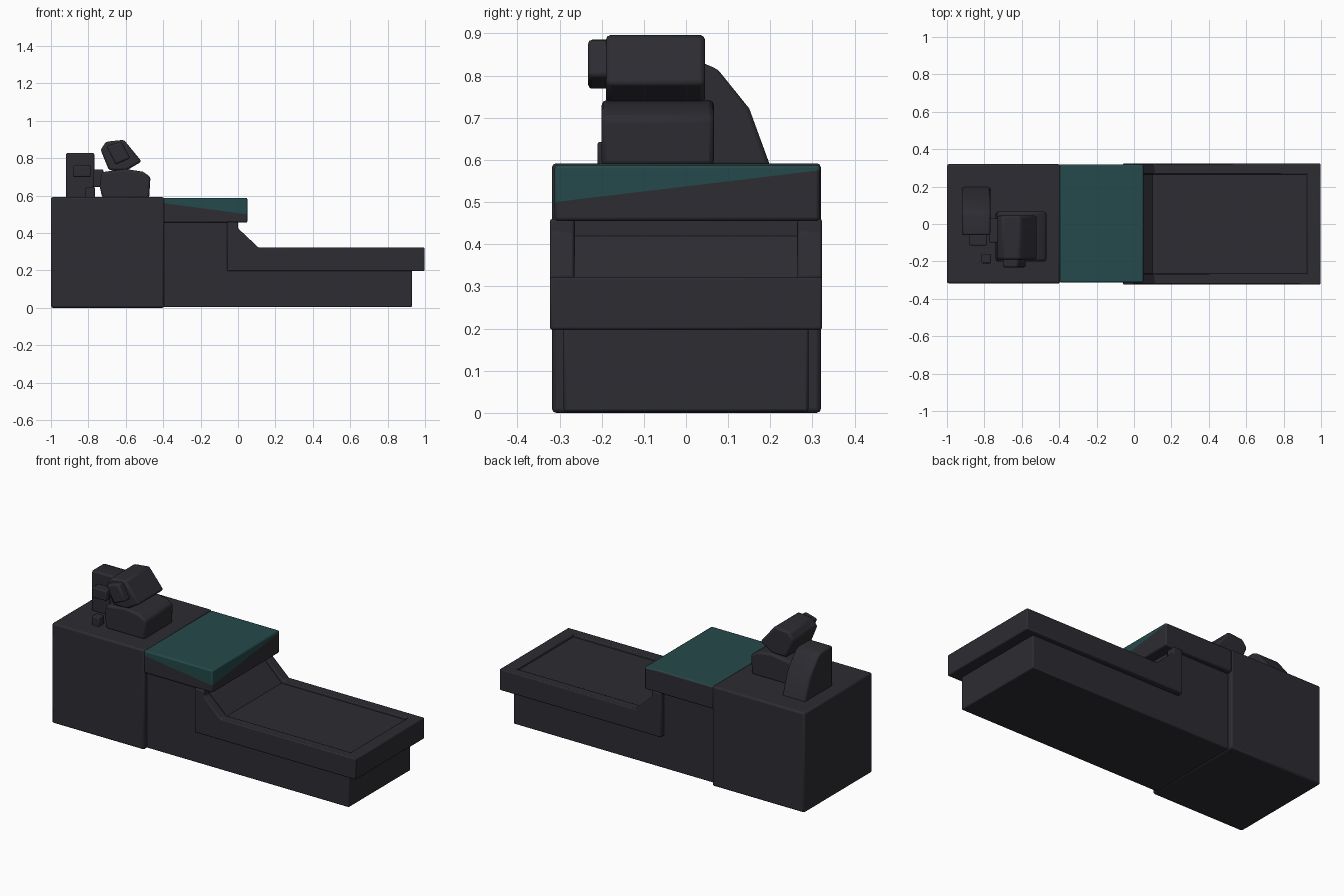
import bpy, bmesh, math
from mathutils import Vector

if "Cube" in bpy.data.objects:
    bpy.data.objects.remove(bpy.data.objects["Cube"])


def material(name, rgb):
    m = bpy.data.materials.new(name)
    m.diffuse_color = (*rgb, 1)
    m.use_nodes = True
    m.node_tree.nodes["Principled BSDF"].inputs["Base Color"].default_value = m.diffuse_color
    return m


DARK = material("charcoal", (0.026, 0.025, 0.032))
TEAL = material("dark teal", (0.018, 0.066, 0.069))


def prism(name, pts, lo, hi, axis="y", bevel=0.006):
    """Extrude an outline: (x, z) along y, or (y, z) along x."""
    def place(p, d):
        return (p[0], d, p[1]) if axis == "y" else (d, p[0], p[1])
    bm = bmesh.new()
    a = [bm.verts.new(place(p, lo)) for p in pts]
    b = [bm.verts.new(place(p, hi)) for p in pts]
    bm.faces.new(a)
    bm.faces.new(b[::-1])
    n = len(pts)
    for i in range(n):
        j = (i + 1) % n
        bm.faces.new((a[i], b[i], b[j], a[j]))
    bmesh.ops.recalc_face_normals(bm, faces=bm.faces[:])
    me = bpy.data.meshes.new(name)
    bm.to_mesh(me)
    bm.free()
    ob = bpy.data.objects.new(name, me)
    bpy.context.collection.objects.link(ob)
    me.materials.append(DARK)
    if bevel:
        mod = ob.modifiers.new("soft_edges", "BEVEL")
        mod.width = bevel
        mod.segments = 2
        mod.limit_method = "ANGLE"
        mod.angle_limit = math.radians(25)
    bpy.context.view_layer.objects.active = ob
    ob.select_set(True)
    bpy.ops.object.shade_smooth_by_angle(angle=math.radians(30))
    ob.select_set(False)
    return ob


def box(name, x0, x1, y0, y1, z0, z1, bevel=0.006):
    return prism(name, [(x0, z0), (x1, z0), (x1, z1), (x0, z1)], y0, y1, "y", bevel)


# Counter body
box("cashier_cabinet", -1, -0.395, -0.318, 0.32, 0, 0.592, 0.01)
prism("lower_body", [(-0.40, 0.003), (0.93, 0.003), (0.93, 0.21), (-0.05, 0.21),
                     (-0.05, 0.46), (-0.40, 0.46)], -0.29, 0.29)

# Conveyor slab: teal on top and on a slanted band along the upper sides
slab = box("conveyor_slab", -0.40, 0.05, -0.312, 0.318, 0.455, 0.588, 0.008)
slab.data.materials.append(TEAL)
normal = Vector((0.133, -0.12, 1))
point = Vector((0.05, -0.31, 0.50))
bm = bmesh.new()
bm.from_mesh(slab.data)
bmesh.ops.bisect_plane(bm, geom=bm.verts[:] + bm.edges[:] + bm.faces[:],
                       plane_co=point, plane_no=normal)
for f in bm.faces:
    above = (f.calc_center_median() - point).dot(normal) > 0
    f.material_index = 1 if f.normal.z > 0.5 or (above and f.normal.z > -0.5) else 0
bm.to_mesh(slab.data)
bm.free()

# Bagging tray: side cheeks, recessed floor with ramp, raised end lip
cheek = [(-0.06, 0.197), (0.998, 0.197), (0.998, 0.322), (0.11, 0.322),
         (0.0, 0.425), (0.0, 0.46), (-0.06, 0.46)]
for side, y0, y1 in (("front", -0.323, -0.265), ("back", 0.265, 0.323)):
    prism(f"tray_cheek_{side}", cheek, y0, y1)
prism("tray_floor", [(-0.05, 0.2), (0.97, 0.2), (0.97, 0.307), (0.10, 0.307),
                     (-0.015, 0.42), (-0.015, 0.46), (-0.05, 0.46)],
      -0.27, 0.27, bevel=0)
box("tray_end_lip", 0.925, 0.998, -0.30, 0.30, 0.197, 0.322)

# Register: base and tilted screen with a card reader on its side
prism("register_base", [(-0.725, 0.585), (-0.475, 0.585), (-0.468, 0.70),
                        (-0.51, 0.728), (-0.60, 0.742), (-0.73, 0.725),
                        (-0.74, 0.65)], -0.2, 0.066, bevel=0.012)
prism("register_screen", [(-0.735, 0.845), (-0.705, 0.888), (-0.61, 0.898),
                          (-0.515, 0.782), (-0.60, 0.732), (-0.69, 0.735)],
      -0.19, 0.045, bevel=0.012)
prism("card_reader", [(-0.705, 0.865), (-0.625, 0.888), (-0.575, 0.80),
                      (-0.655, 0.765)], -0.232, -0.18, bevel=0.01)
box("register_rear_plug", -0.775, -0.72, -0.10, 0.03, 0.645, 0.74)

# Receipt printer tower, sloping down to the back
prism("printer_tower", [(-0.06, 0.585), (0.2, 0.585), (0.15, 0.722), (0.075, 0.815),
                        (0.045, 0.828), (-0.06, 0.828)], -0.92, -0.768, "x", 0.01)
box("printer_arm", -0.88, -0.785, -0.115, -0.05, 0.70, 0.76)
box("small_post", -0.815, -0.765, -0.21, -0.16, 0.585, 0.643)
